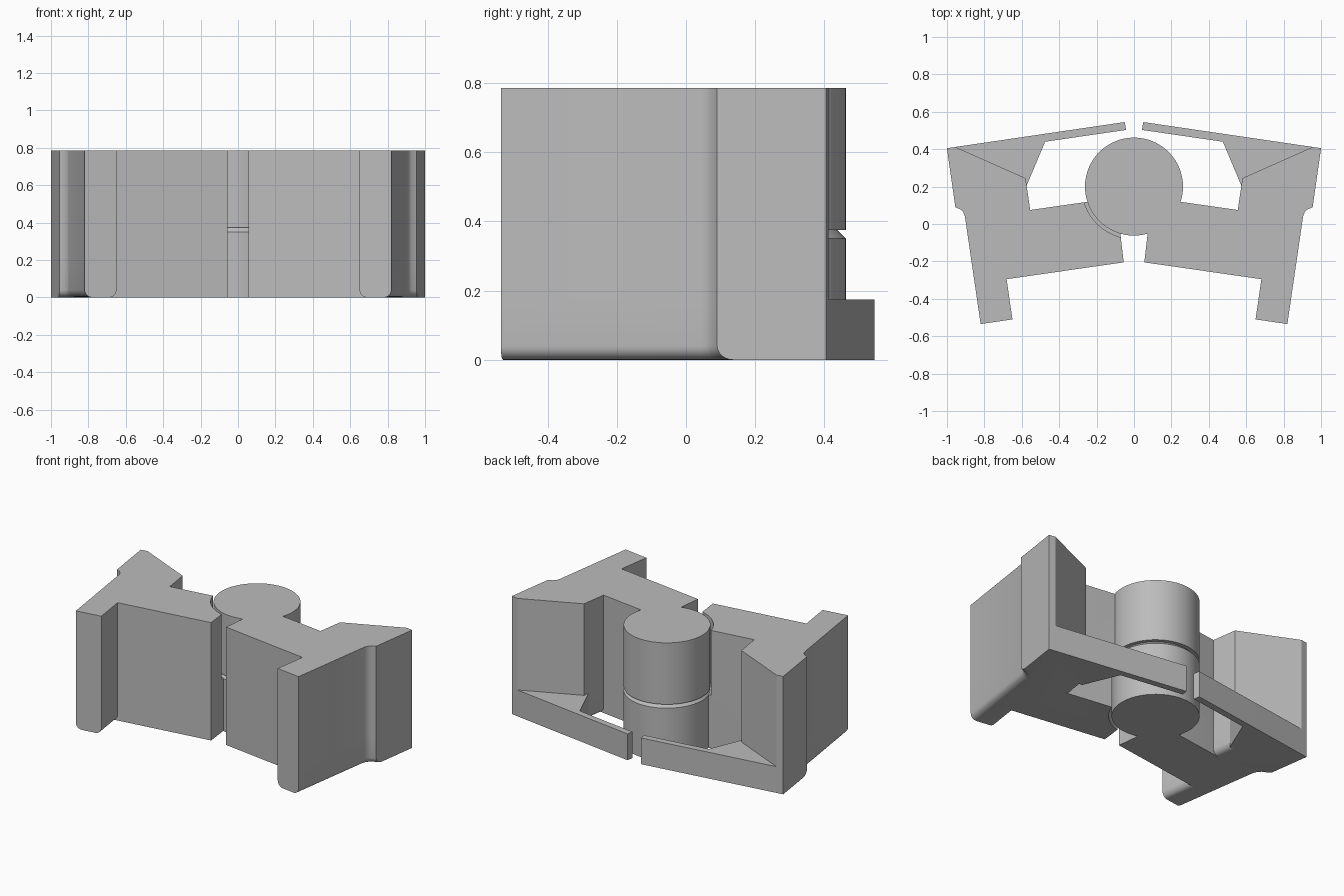
import bpy, bmesh, math
from mathutils import Vector

if "Cube" in bpy.data.objects:
    bpy.data.objects.remove(bpy.data.objects["Cube"])

H = 0.785            # full height
LIP = 0.175          # height of the rear lips
PIN = (0.0, 0.2)     # pivot axis
R, GAP = 0.262, 0.28  # pin radius and clearance radius
SPLIT = 0.375        # where lower and upper pin meet
FIL = 0.04           # rounding of the lower edges

gray = bpy.data.materials.new("plain_gray")
gray.diffuse_color = (0.5, 0.5, 0.5, 1)
gray.use_nodes = True
gray.node_tree.nodes["Principled BSDF"].inputs["Base Color"].default_value = gray.diffuse_color


def finish(bm, name):
    bmesh.ops.recalc_face_normals(bm, faces=bm.faces)
    me = bpy.data.meshes.new(name)
    bm.to_mesh(me)
    bm.free()
    me.materials.append(gray)
    ob = bpy.data.objects.new(name, me)
    bpy.context.collection.objects.link(ob)
    return ob


def smooth(ob):
    bpy.ops.object.select_all(action='DESELECT')
    ob.select_set(True)
    bpy.context.view_layer.objects.active = ob
    bpy.ops.object.shade_smooth_by_angle(angle=math.radians(30))


def loft(rings, name):
    """Closed solid through equal rings of points."""
    bm = bmesh.new()
    vs = [[bm.verts.new(p) for p in ring] for ring in rings]
    n = len(rings[0])
    for a, b in zip(vs, vs[1:]):
        for i in range(n):
            bm.faces.new((a[i], a[(i + 1) % n], b[(i + 1) % n], b[i]))
    bm.faces.new(vs[0])
    bm.faces.new(vs[-1])
    return finish(bm, name)


def pin(levels, name, n=64):
    """Round solid on the pivot axis from (radius, z) levels."""
    return loft([[(PIN[0] + r * math.cos(2 * math.pi * i / n),
                   PIN[1] + r * math.sin(2 * math.pi * i / n), z)
                  for i in range(n)] for r, z in levels], name)


def fillet_cutter(p, q, inward, r):
    """Removes the square lower edge p-q, leaving a quarter round."""
    sec = [(-0.01, r), (-0.01, -0.01), (r, -0.01)]
    for i in range(9):
        t = math.pi / 2 * i / 8
        sec.append((r - r * math.sin(t), r - r * math.cos(t)))
    return loft([[(e[0] + inward[0] * u, e[1] + inward[1] * u, z) for u, z in sec]
                 for e in (p, q)], "edge_cutter")


def cut(ob, cutter):
    mod = ob.modifiers.new("cut", 'BOOLEAN')
    mod.operation, mod.solver, mod.object = 'DIFFERENCE', 'EXACT', cutter
    bpy.ops.object.select_all(action='DESELECT')
    bpy.context.view_layer.objects.active = ob
    ob.select_set(True)
    bpy.ops.object.modifier_apply(modifier=mod.name)
    bpy.data.objects.remove(cutter)


# Block outline: shelf, outer wall and leg first, then bore and cavity
outline = [(1.0, 0.405), (0.955, 0.09), (0.927, 0.077), (0.912, 0.062), (0.904, 0.04),
           (0.82, -0.535), (0.65, -0.51), (0.681, -0.295), (0.055, -0.205), (0.072, -0.06)]
for i in range(9):
    a = math.radians(-74 + 55 * i / 8)
    outline.append((PIN[0] + 0.25 * math.cos(a), PIN[1] + 0.25 * math.sin(a)))
outline += [(0.252, 0.118), (0.555, 0.075), (0.574, 0.205), (0.58, 0.245), (0.955, 0.412)]
lip_tail = [(0.05, 0.545), (0.042, 0.503), (0.475, 0.44)]


def half(side, name):
    bm = bmesh.new()
    body = [bm.verts.new((side * x, y, 0)) for x, y in outline]
    tail = [bm.verts.new((side * x, y, 0)) for x, y in lip_tail]
    f_body = bm.faces.new(body)
    # lip continues the back of the block
    f_lip = bm.faces.new([body[-1]] + tail + [body[-3], body[-2]])
    rounded = [bm.edges.get((body[i], body[i + 1])) for i in range(1, 5)]
    ext = bmesh.ops.extrude_face_region(bm, geom=[f_body, f_lip])["geom"]
    bmesh.ops.translate(bm, verts=[g for g in ext if isinstance(g, bmesh.types.BMVert)],
                        vec=(0, 0, LIP))
    top = max((g for g in ext if isinstance(g, bmesh.types.BMFace)),
              key=lambda f: len(f.verts))
    ext = bmesh.ops.extrude_face_region(bm, geom=[top])["geom"]
    bmesh.ops.translate(bm, verts=[g for g in ext if isinstance(g, bmesh.types.BMVert)],
                        vec=(0, 0, H - LIP))
    bmesh.ops.recalc_face_normals(bm, faces=bm.faces)
    # rounded lower edge along shelf and outer wall
    bmesh.ops.bevel(bm, geom=rounded, offset=FIL, segments=6, profile=0.5,
                    affect='EDGES', clamp_overlap=False)
    ob = finish(bm, name)
    # rounded lower edges of the inner leg face and the cavity wall
    for p, q, over in (((0.65, -0.51), (0.681, -0.295), 0.02),
                       ((0.555, 0.075), (0.574, 0.205), 0.0)):
        p, q = Vector((side * p[0], p[1])), Vector((side * q[0], q[1]))
        d = (q - p).normalized()
        inward = (abs(d.y) * side, -d.x * side)
        cut(ob, fillet_cutter(p - d * over, q, inward, FIL))
    # clearance around the pin of the opposite half
    z0, z1 = (-0.1, SPLIT) if side > 0 else (0.352, H + 0.1)
    cut(ob, pin([(GAP, z0), (GAP, z1)], "bore_cutter"))
    smooth(ob)


half(1, "right_block")
half(-1, "left_block")

# Pivot pins: lower one has a chamfered top
smooth(pin([(R, 0), (R, 0.35), (R - 0.025, SPLIT)], "lower_pin"))
smooth(pin([(R, SPLIT), (R, H)], "upper_pin"))
